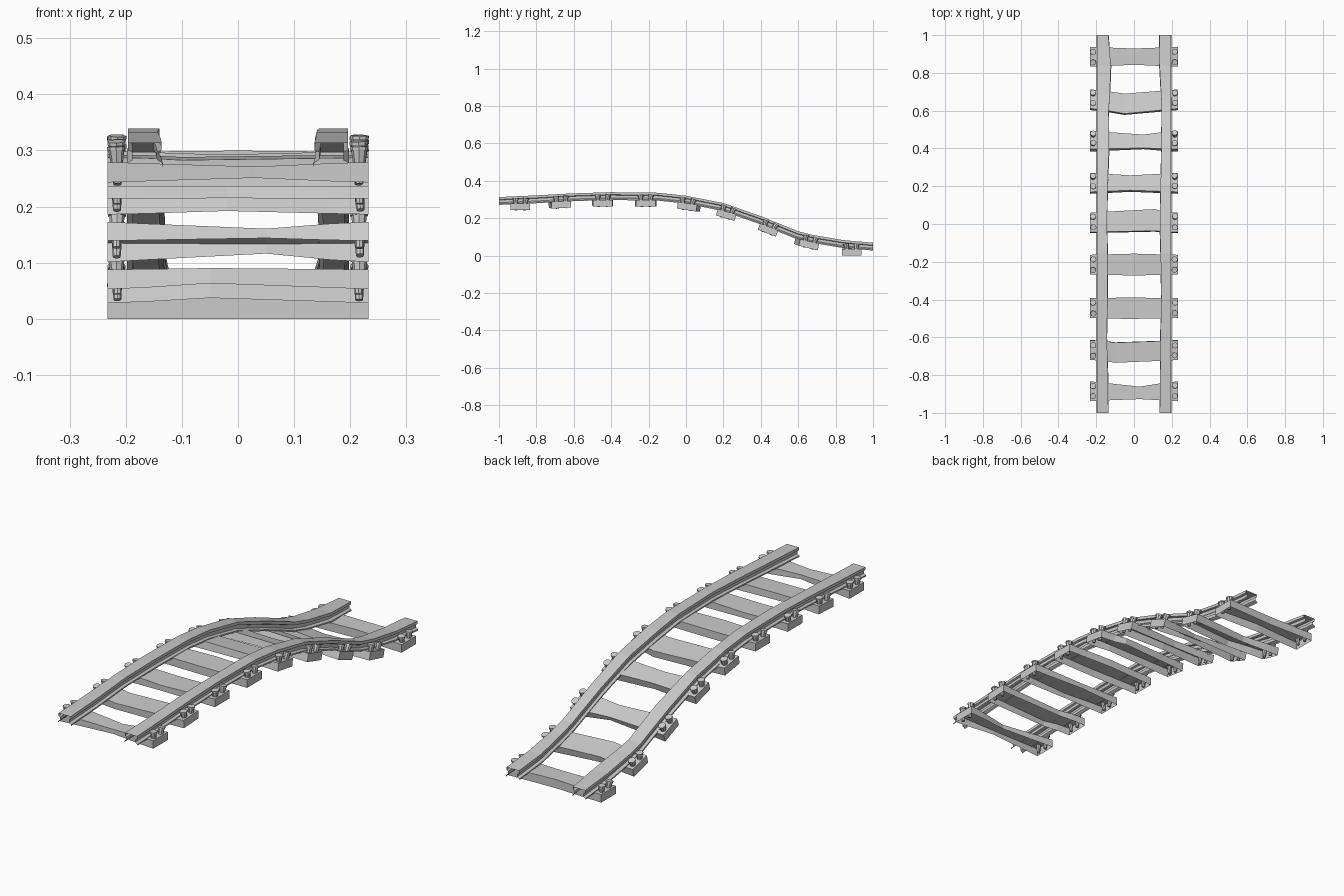
import bpy, bmesh, math, random
from mathutils import Matrix, Vector

if "Cube" in bpy.data.objects:
    bpy.data.objects.remove(bpy.data.objects["Cube"])

random.seed(4)

# Rail top line: y, z, inner edge of left rail, inner edge of right rail
PATH = [(-1.0, .313, .134, .134), (-.8, .322, .136, .137), (-.6, .333, .142, .138),
        (-.4, .339, .138, .143), (-.15, .336, .138, .139), (0, .320, .141, .135),
        (.2, .281, .138, .139), (.4, .211, .130, .143), (.6, .130, .132, .145),
        (.68, .110, .126, .142), (.84, .083, .120, .133), (1.0, .069, .134, .132)]
RAIL_H = .042


def new_object(name, bm):
    me = bpy.data.meshes.new(name)
    bm.to_mesh(me)
    bm.free()
    ob = bpy.data.objects.new(name, me)
    bpy.context.collection.objects.link(ob)
    return ob


def height(y):
    for a, b in zip(PATH, PATH[1:]):
        if a[0] <= y <= b[0]:
            t = (y - a[0]) / (b[0] - a[0])
            return a[1] + t * (b[1] - a[1])
    return PATH[-1][1]


# Rails: hollow section with a wide head, narrow waist and flared feet
HALF = [(1.0, -.042), (1.0, -.036), (.68, -.030), (.68, -.016), (.94, -.013), (.94, 0)]
SECTION = HALF + [(-u, w) for u, w in reversed(HALF)]


def rail(name, side):
    bm = bmesh.new()
    rings = []
    for i, p in enumerate(PATH):
        a, b = PATH[max(i - 1, 0)], PATH[min(i + 1, len(PATH) - 1)]
        slope = math.atan2(b[1] - a[1], b[0] - a[0])
        if i in (0, len(PATH) - 1):
            slope = 0
        inner = p[2] if side < 0 else p[3]
        mid, half = (.198 + inner) / 2, (.198 - inner) / 2
        rings.append([bm.verts.new((side * mid + u * half, p[0] - w * math.sin(slope),
                                    p[1] + w * math.cos(slope))) for u, w in SECTION])
    for r, s in zip(rings, rings[1:]):
        for k in range(len(SECTION) - 1):
            bm.faces.new((r[k], r[k + 1], s[k + 1], s[k]))
    bmesh.ops.recalc_face_normals(bm, faces=bm.faces)
    if max(bm.faces, key=lambda f: f.calc_center_median().z).normal.z < 0:
        bmesh.ops.reverse_faces(bm, faces=bm.faces)
    return new_object(name, bm)


rail("left_rail", -1)
rail("right_rail", 1)

# Ties: centre y, bend x, front and back edge shift at the bend, sag at the bend
TIES = [(-.885, .03, .010, -.028, -.008), (-.668, -.10, -.015, -.012, -.004),
        (-.445, -.03, -.006, .004, -.006), (-.215, 0, -.006, .006, .002),
        (.008, .11, .008, .020, -.003), (.22, -.02, .010, -.012, -.003),
        (.445, .05, .010, -.018, -.009), (.662, -.05, -.027, -.022, -.004),
        (.885, 0, .010, -.008, .003)]
THICK, HX, HY = .036, .233, .052


def tie_frame(y):
    slope = math.atan2(height(min(y + .1, 1)) - height(y - .1), min(y + .1, 1) - y + .1)
    if y > .8:
        slope = 0
    if y < -.8 or -.5 < y < -.1:
        slope = 0
    z = height(y) - RAIL_H + .003
    if y > .8:
        z = THICK
    return Matrix.Translation((0, y, z)) @ Matrix.Rotation(slope, 4, 'X')


def tie(name, y, bx, front, back, sag):
    # open-bottomed wooden beam, bent and thinned near the middle
    bm = bmesh.new()
    rings = []
    for x, k in ((-HX, 0), (-.165, .25), (bx, 1), (.165, .25), (HX, 0)):
        f, b, top = -HY + front * k, HY + back * k, sag * k
        low = -THICK if y > .8 else -THICK + abs(sag) * k
        rings.append([bm.verts.new(c) for c in
                      ((x, f, low), (x, f, top), (x, b, top), (x, b, low))])
    for r, s in zip(rings, rings[1:]):
        for j in range(3):
            bm.faces.new((r[j], s[j], s[j + 1], r[j + 1]))
    bm.faces.new(rings[0])
    bm.faces.new(rings[-1][::-1])
    bmesh.ops.recalc_face_normals(bm, faces=bm.faces)
    if max(bm.faces, key=lambda q: q.calc_center_median().z).normal.z < 0:
        bmesh.ops.reverse_faces(bm, faces=bm.faces)
    bm.transform(tie_frame(y))
    return new_object(name, bm)


def add_cone(bm, mat, z0, z1, r0, r1):
    bmesh.ops.create_cone(bm, cap_ends=True, segments=8, radius1=r0, radius2=r1,
                          depth=z1 - z0, matrix=mat @ Matrix.Translation((0, 0, (z0 + z1) / 2)))


for n, t in enumerate(TIES, 1):
    tie(f"tie_{n}", *t)
    # Bolts: two flared pins at each end of the tie
    bm = bmesh.new()
    for sx in (-1, 1):
        for sy in (-1, 1):
            lean = (Matrix.Rotation(sy * -random.uniform(.02, .2), 4, 'X')
                    @ Matrix.Rotation(random.uniform(-.06, .06), 4, 'Y'))
            m = tie_frame(t[0]) @ Matrix.Translation((sx * .216, sy * .025, 0)) @ lean
            low = -.032 if t[0] > .8 else -.038
            add_cone(bm, m, low, .004, .007, .010)
            add_cone(bm, m, -.002, .021, .011, .014)
            add_cone(bm, m, .021, .028, .016, .016)
    new_object(f"tie_bolts_{n}", bm)
